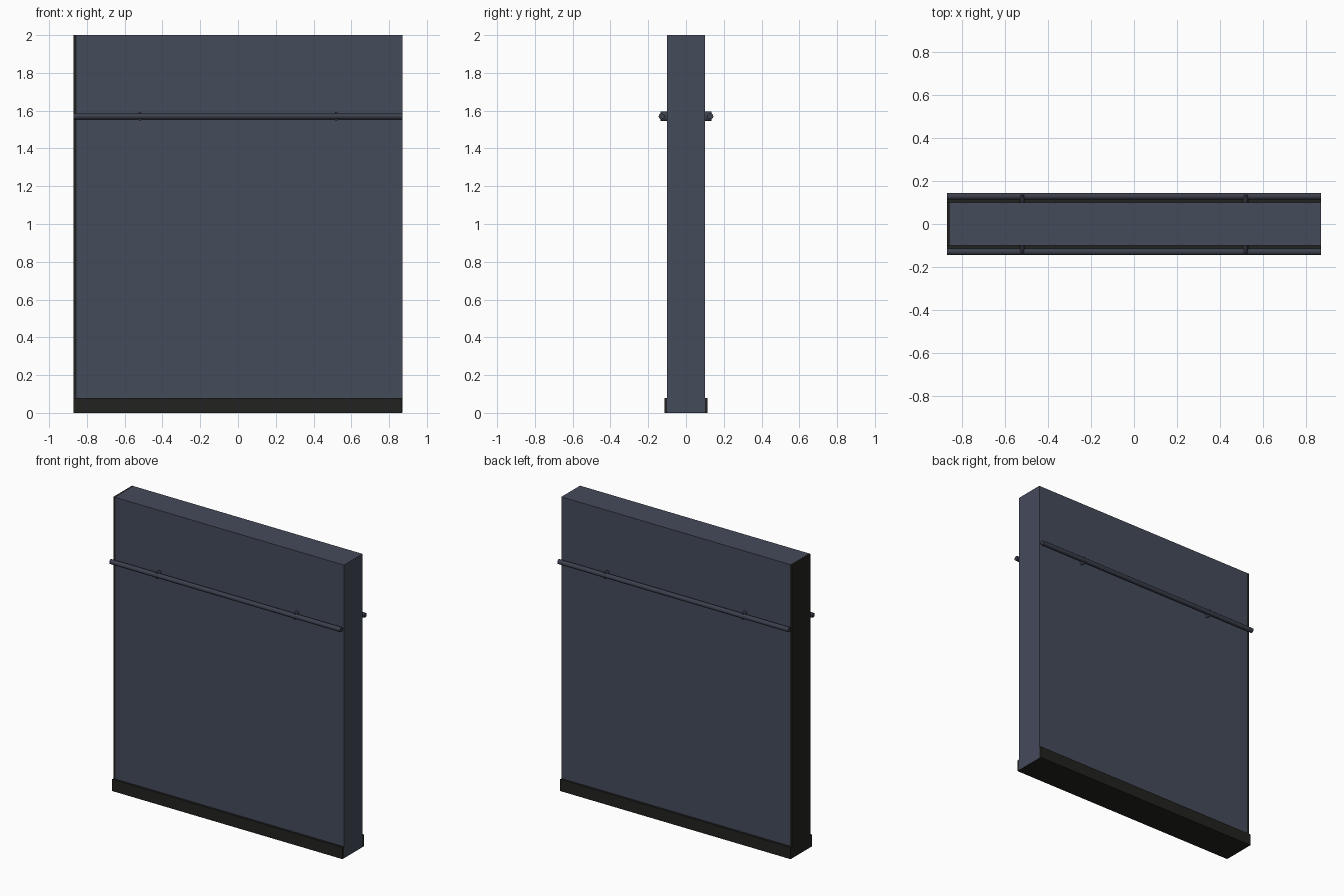
import bpy, math
from mathutils import Matrix

if "Cube" in bpy.data.objects:
    bpy.data.objects.remove(bpy.data.objects["Cube"])


def material(name, rgb):
    m = bpy.data.materials.new(name)
    m.diffuse_color = (*rgb, 1)
    m.use_nodes = True
    m.node_tree.nodes["Principled BSDF"].inputs["Base Color"].default_value = m.diffuse_color
    return m


SLATE = material("slate panel", (0.060, 0.070, 0.105))
BLACK = material("black trim", (0.016, 0.016, 0.015))
STEEL = material("dark rail", (0.045, 0.051, 0.072))


def box(name, lo, hi, mat):
    bpy.ops.mesh.primitive_cube_add(size=1)
    o = bpy.context.object
    o.name = name
    size = [b - a for a, b in zip(lo, hi)]
    mid = [(a + b) / 2 for a, b in zip(lo, hi)]
    o.data.transform(Matrix.Translation(mid) @ Matrix.Diagonal((*size, 1)))
    o.data.materials.append(mat)
    return o


def rod(name, sides, r, length, axis, loc, mat, squash=1):
    bpy.ops.mesh.primitive_cylinder_add(vertices=sides, radius=r, depth=length)
    o = bpy.context.object
    o.name = name
    turn = Matrix.Rotation(math.pi / 2, 4, 'Y' if axis == 'X' else 'X')
    o.data.transform(Matrix.Translation(loc) @ Matrix.Diagonal((squash, 1, 1, 1)) @ turn)
    o.data.materials.append(mat)
    bpy.ops.object.shade_smooth_by_angle(angle=math.radians(50))
    return o


# wall panel and the dark cap on its left end
box("wall_panel", (-0.856, -0.1, 0.001), (0.87, 0.1, 2), SLATE)
box("end_cap", (-0.87, -0.1, 0.001), (-0.856, 0.1, 2), BLACK)

# skirting around the foot of both faces
box("skirting", (-0.87, -0.115, 0), (0.869, 0.115, 0.08), BLACK)

# handrail and two wall brackets on each face
for side, label in ((-1, "front"), (1, "back")):
    rod(label + "_rail", 12, 0.016, 1.74, 'X', (0, side * 0.129, 1.57), STEEL)
    for x in (-0.52, 0.52):
        rod(label + "_bracket", 12, 0.025, 0.035, 'Y',
            (x, side * 0.1165, 1.57), STEEL, squash=0.45)
